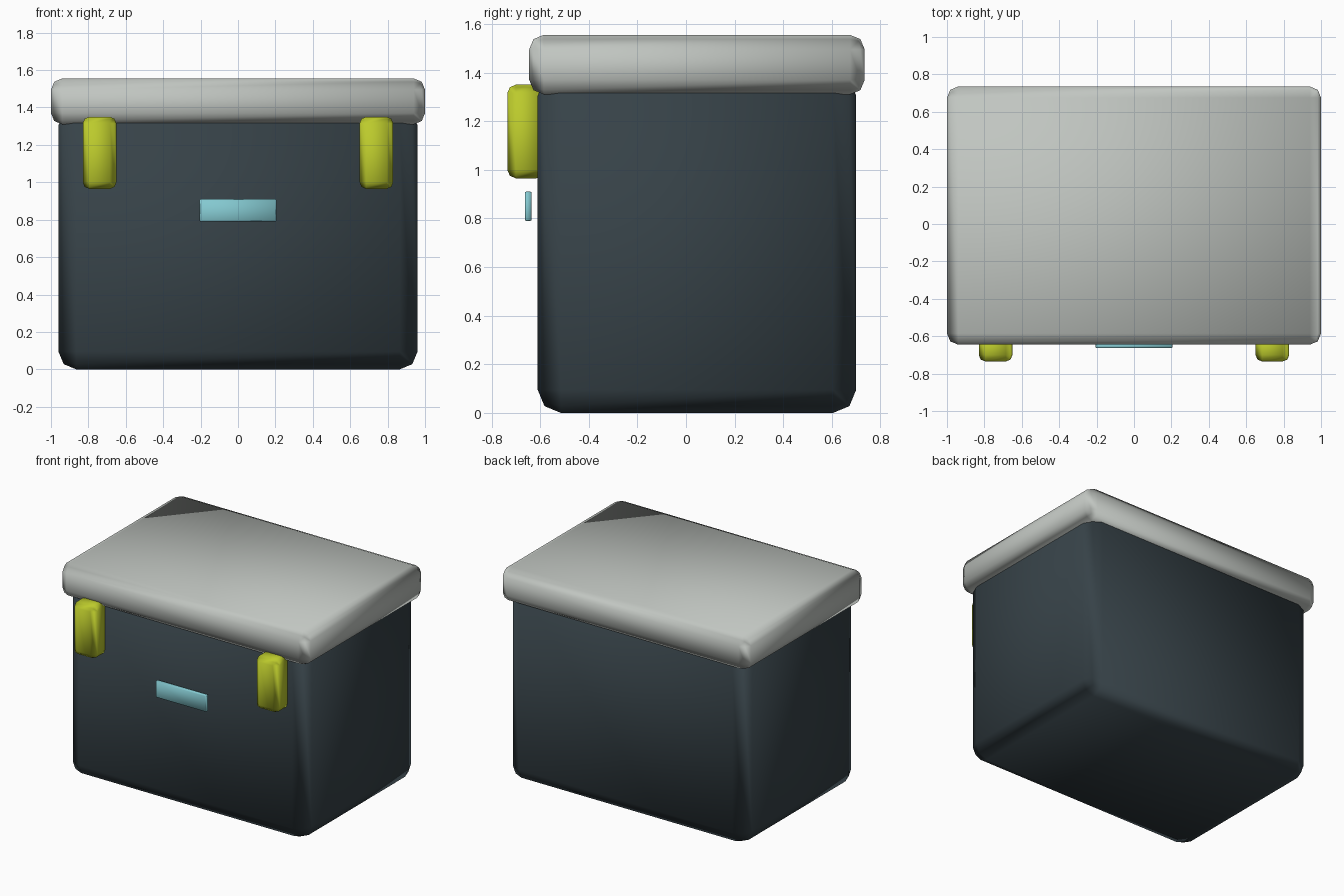
import bpy
import math

default = bpy.data.objects.get("Cube")
if default:
    bpy.data.objects.remove(default, do_unlink=True)


def make_material(name, rgb):
    mat = bpy.data.materials.new(name)
    mat.use_nodes = True
    color = (*rgb, 1.0)
    mat.diffuse_color = color
    for node in mat.node_tree.nodes:
        if node.type == "BSDF_PRINCIPLED":
            node.inputs["Base Color"].default_value = color
    return mat


def rounded_box(name, low, high, bevel, mat, segments=2):
    """Bevelled, smooth-shaded box spanning two opposite corners."""
    center = [(a + b) / 2 for a, b in zip(low, high)]
    bpy.ops.mesh.primitive_cube_add(size=1, location=center)
    obj = bpy.context.object
    obj.name = name
    obj.scale = [b - a for a, b in zip(low, high)]
    bpy.ops.object.transform_apply(location=False, rotation=False, scale=True)
    mod = obj.modifiers.new("Rounded edges", "BEVEL")
    mod.width = bevel
    mod.segments = segments
    mod.harden_normals = True
    bpy.ops.object.modifier_apply(modifier=mod.name)
    bpy.ops.object.shade_smooth_by_angle(angle=math.radians(50))
    obj.data.materials.append(mat)
    return obj


lid_grey = make_material("light grey", (0.53, 0.56, 0.53))
body_slate = make_material("dark slate", (0.037, 0.054, 0.064))
latch_yellow = make_material("lime yellow", (0.50, 0.59, 0.025))
plate_aqua = make_material("pale aqua", (0.23, 0.58, 0.63))

# Main tub, its top edge tucked inside the lid
rounded_box("body", (-0.96, -0.61, 0), (0.96, 0.70, 1.40), 0.095, body_slate)

# Overhanging lid
rounded_box("lid", (-1, -0.645, 1.31), (1, 0.735, 1.555), 0.06, lid_grey)

# Front latches
for side, x in (("left", 0.74), ("right", -0.74)):
    rounded_box(side + "_latch", (x - 0.09, -0.735, 0.965),
                (x + 0.09, -0.58, 1.35), 0.035, latch_yellow)

# Front label plate, standing slightly proud of the tub
rounded_box("front_plate", (-0.205, -0.663, 0.79), (0.205, -0.635, 0.91),
            0.005, plate_aqua)
